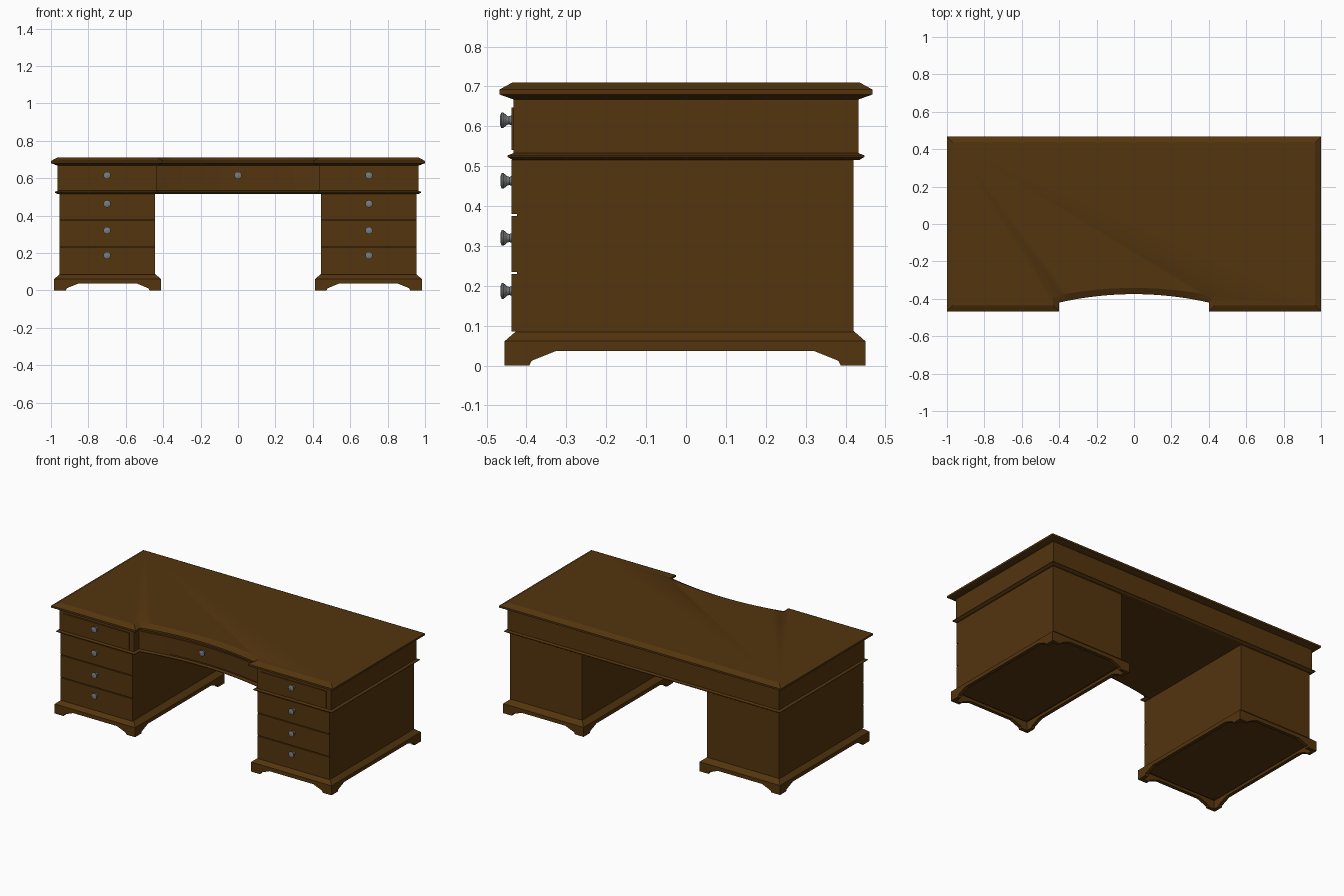
import bpy, bmesh, math

if "Cube" in bpy.data.objects:
    bpy.data.objects.remove(bpy.data.objects["Cube"])


def material(name, rgb):
    m = bpy.data.materials.new(name)
    m.diffuse_color = (*rgb, 1)
    m.use_nodes = True
    m.node_tree.nodes["Principled BSDF"].inputs["Base Color"].default_value = m.diffuse_color
    return m


WOOD = material("dark brown wood", (0.088, 0.035, 0.0045))
METAL = material("grey metal", (0.19, 0.2, 0.21))


def finish(name, bm, mat, smooth=False):
    bmesh.ops.recalc_face_normals(bm, faces=bm.faces)
    me = bpy.data.meshes.new(name)
    bm.to_mesh(me)
    bm.free()
    me.materials.append(mat)
    ob = bpy.data.objects.new(name, me)
    bpy.context.collection.objects.link(ob)
    if smooth:
        bpy.ops.object.select_all(action='DESELECT')
        ob.select_set(True)
        bpy.context.view_layer.objects.active = ob
        bpy.ops.object.shade_smooth_by_angle(angle=math.radians(25))
    return ob


def loft(name, rings, mat=WOOD, smooth=False):
    """Skin closed rings of 3D points and cap both ends."""
    bm = bmesh.new()
    vs = [[bm.verts.new(p) for p in r] for r in rings]
    n = len(vs[0])
    for a, b in zip(vs, vs[1:]):
        for i in range(n):
            j = (i + 1) % n
            bm.faces.new((a[i], a[j], b[j], b[i]))
    bm.faces.new(vs[0])
    bm.faces.new(vs[-1])
    return finish(name, bm, mat, smooth)


def rect(x0, x1, y0, y1, z):
    return [(x0, y0, z), (x1, y0, z), (x1, y1, z), (x0, y1, z)]


def box(name, x0, x1, y0, y1, z0, z1):
    return loft(name, [rect(x0, x1, y0, y1, z0), rect(x0, x1, y0, y1, z1)])


def arc_y(x):
    """Front edge of the bowed recess, at zero inset."""
    rad = (0.4 ** 2 + 0.045 ** 2) / (2 * 0.045)
    return -0.375 - rad + math.sqrt(rad * rad - x * x)


SEG = 20


def outline(d, z):
    """Desk plan with recessed bow in the front, inset by d."""
    w = 0.4 + d
    bow = [(w * (2 * i / SEG - 1), arc_y(0.4 * (2 * i / SEG - 1)) + d) for i in range(SEG + 1)]
    f, b = -0.468 + d, 0.468 - d
    pts = [(-1 + d, f), (-w, f)] + bow + [(w, f), (1 - d, f), (1 - d, b), (-1 + d, b)]
    return [(x, y, z) for x, y in pts]


# Top, apron body and waist moulding share the same plan
loft("desk_top", [outline(d, z) for d, z in
                  ((0.036, 0.667), (0.0, 0.68), (0.0, 0.692), (0.033, 0.71))], smooth=True)
loft("apron_body", [outline(0.036, 0.531), outline(0.036, 0.667)], smooth=True)
loft("waist_moulding", [outline(d, z) for d, z in
                        ((0.034, 0.515), (0.021, 0.523), (0.021, 0.527), (0.036, 0.533))], smooth=True)

# Curved centre drawer front following the bow
front, back = [], []
for i in range(SEG + 1):
    t = 2 * i / SEG - 1
    y = arc_y(0.385 * t) + 0.036
    front.append((0.42 * t, y - 0.007))
    back.append((0.42 * t, y + 0.006))
plan = front + back[::-1]
loft("centre_drawer", [[(x, y, z) for x, y in plan] for z in (0.543, 0.652)], smooth=True)


def knob(name, x, y, z):
    prof = ((0.013, -0.002), (0.010, 0.006), (0.012, 0.012), (0.016, 0.016),
            (0.0195, 0.021), (0.0195, 0.025), (0.012, 0.028))
    rings = [[(x + r * math.cos(k * math.tau / 16), y - h, z + r * math.sin(k * math.tau / 16))
              for k in range(16)] for r, h in prof]
    loft(name, rings, METAL, True)


knob("centre_knob", 0, arc_y(0) + 0.03, 0.615)


def skirt(name, a, b, fixed, inner, along_x):
    """Plinth board with a bracket-foot cutout; fixed/inner are its two faces."""
    prof = [(a, 0), (a + 0.062, 0), (a + 0.068, 0.012), (a + 0.13, 0.037),
            (b - 0.13, 0.037), (b - 0.068, 0.012), (b - 0.062, 0), (b, 0), (b, 0.061), (a, 0.061)]
    loft(name, [[(u, f, z) if along_x else (f, u, z) for u, z in prof]
                for f in (fixed, inner)])


for s, side in ((-1, "left"), (1, "right")):
    def span(a, b):
        return (a, b) if s > 0 else (-b, -a)

    # Pedestal cabinet
    x0, x1 = span(0.445, 0.955)
    box(side + "_pedestal", x0, x1, -0.424, 0.42, 0.05, 0.517)

    # Stacked drawer fronts with gaps between
    for k, (z0, z1, kz) in enumerate(((0.086, 0.23, 0.187), (0.235, 0.375, 0.32),
                                      (0.38, 0.516, 0.463))):
        box(f"{side}_drawer_{k + 1}", x0, x1, -0.437, -0.42, z0, z1)
        knob(f"{side}_knob_{k + 1}", s * 0.7, -0.437, kz)

    # Raised top drawer front
    a, b = span(0.467, 0.932)
    box(side + "_top_drawer", a, b, -0.438, -0.425, 0.541, 0.647)
    knob(side + "_top_knob", s * 0.7, -0.438, 0.615)

    # Plinth: sloped cap, then four bracket-footed boards
    p0, p1 = span(0.412, 0.983)
    f, r, t = -0.455, 0.45, 0.022
    loft(side + "_plinth_cap", [rect(p0, p1, f, r, 0.055), rect(p0, p1, f, r, 0.061),
                                rect(p0 + 0.031, p1 - 0.031, f + 0.03, r - 0.03, 0.087)])
    skirt(side + "_plinth_front", p0, p1, f, f + t, True)
    skirt(side + "_plinth_back", p0, p1, r, r - t, True)
    skirt(side + "_plinth_side_a", f, r, p0, p0 + t, False)
    skirt(side + "_plinth_side_b", f, r, p1, p1 - t, False)
